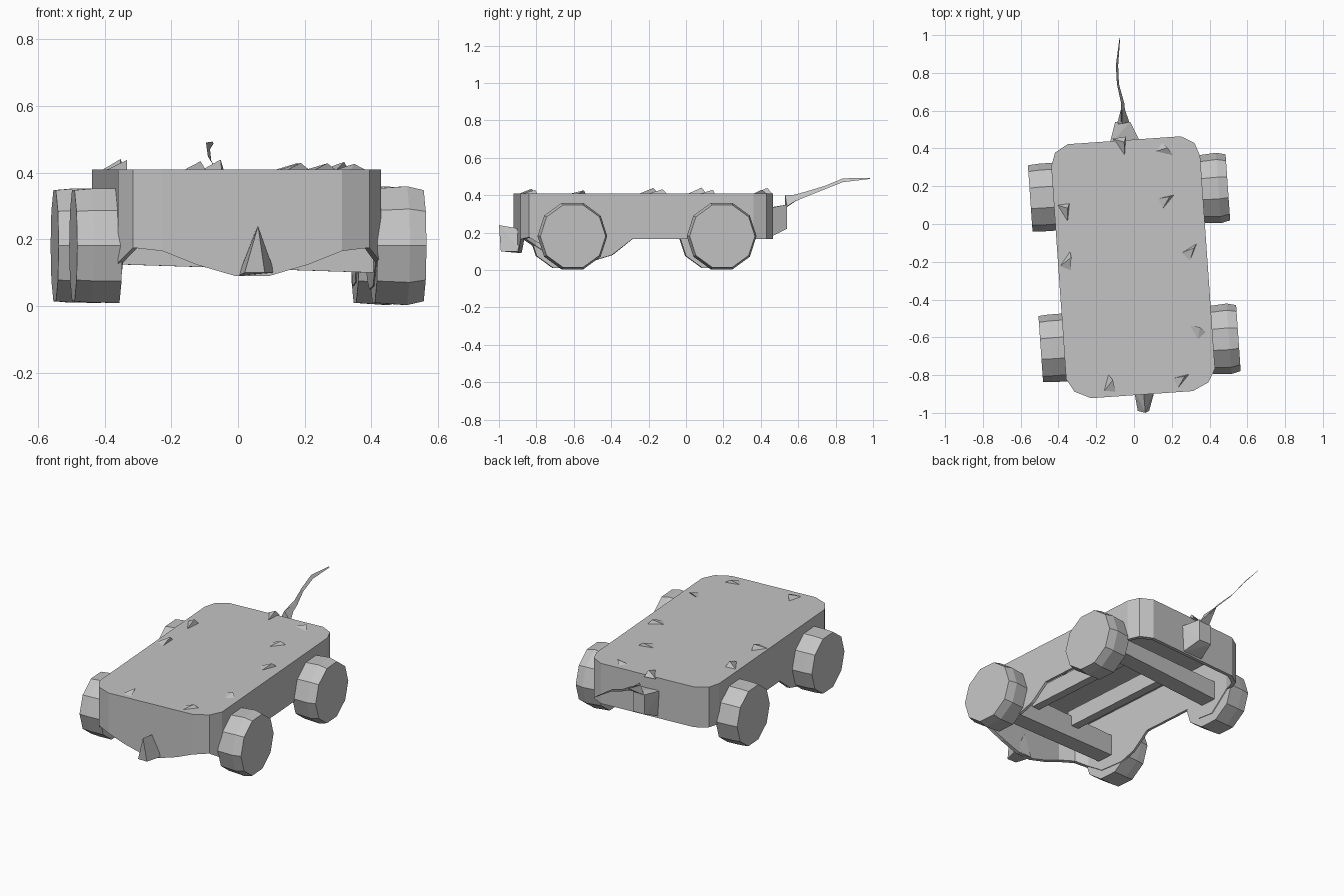
import bpy, bmesh, math, random
from mathutils import Matrix

if "Cube" in bpy.data.objects:
    bpy.data.objects.remove(bpy.data.objects["Cube"], do_unlink=True)

random.seed(4)
grey = bpy.data.materials.new("plain grey")
grey.use_nodes = True
grey.diffuse_color = (0.55, 0.55, 0.55, 1)
grey.node_tree.nodes["Principled BSDF"].inputs["Base Color"].default_value = grey.diffuse_color

# The whole cart is turned slightly about the vertical axis
TURN = Matrix.Translation((-0.005, -0.225, 0)) @ Matrix.Rotation(math.radians(4), 4, 'Z')
STILL = Matrix.Identity(4)


def finish(name, bm, matrix=TURN, fix_normals=True):
    if fix_normals:
        bmesh.ops.recalc_face_normals(bm, faces=bm.faces)
    mesh = bpy.data.meshes.new(name)
    bm.to_mesh(mesh)
    bm.free()
    mesh.materials.append(grey)
    obj = bpy.data.objects.new(name, mesh)
    obj.matrix_world = matrix
    bpy.context.collection.objects.link(obj)


def hull(name, points, matrix=STILL):
    bm = bmesh.new()
    for p in points:
        bm.verts.new(p)
    bmesh.ops.convex_hull(bm, input=bm.verts)
    finish(name, bm, matrix)


def lofted(name, loops):
    # Closed solid through equal-length rings
    bm = bmesh.new()
    rings = [[bm.verts.new(p) for p in loop] for loop in loops]
    for a, b in zip(rings, rings[1:]):
        for i in range(len(a)):
            j = (i + 1) % len(a)
            bm.faces.new((a[i], a[j], b[j], b[i]))
    bm.faces.new(rings[0])
    bm.faces.new(rings[-1])
    finish(name, bm)


# Body shell: outline of one half with the height of its lower edge
W, L = 0.395, 0.68
half = [(0.05, -L, 0.09), (0.17, -L, 0.125), (0.27, -L, 0.165), (0.355, -0.64, 0.175),
        (W, -0.57, 0.13), (W, -0.46, 0.06), (W, -0.3, 0.05), (W, -0.2, 0.08),
        (W, -0.09, 0.165), (W, 0.24, 0.165), (W, 0.33, 0.07), (W, 0.44, 0.06),
        (W, 0.56, 0.165), (0.37, 0.63, 0.165), (0.3, 0.67, 0.165)]
edge = half + [(-x, y, z) for x, y, z in reversed(half)]
inner = [(x * 0.96, y * 0.97, z) for x, y, z in edge]
lofted("body_shell", [[(x, y, 0.41) for x, y, z in edge], edge, inner,
                      [(x, y, 0.395) for x, y, z in inner]])

# Wheels: ten-sided drums with a narrowed outer rim
for side, side_name, outer, shift in ((1, "left", 0.53, 0), (-1, "right", 0.518, 0.015)):
    for y, end in ((-0.417 + shift, "front"), (0.383 + shift, "rear")):
        rings = []
        for x, r in ((0.383, 0.18), (outer - 0.05, 0.187 - shift / 2), (outer, 0.175)):
            angles = [(i + 0.5) * math.tau / 10 for i in range(10)]
            rings.append([(side * x, y + r * math.sin(a), 0.181 + r * math.cos(a))
                          for a in angles])
        lofted(f"{end}_{side_name}_wheel", rings)

# Axles, each with its own tilt along the lower edge
for name, y, left_low, right_low in (("front_axle", -0.42, 0.1, 0.125),
                                     ("rear_axle", 0.4, 0.16, 0.14)):
    hull(name, [(x, y + dy, z) for x, low in ((0.385, left_low), (-0.385, right_low))
                for dy in (-0.05, 0.05) for z in (low, 0.25)], TURN)

# Lengthwise rails under the body
for name, x in (("left_rail", 0.2), ("right_rail", -0.1)):
    hull(name, [(x + dx, y, z) for dx in (-0.025, 0.025) for y in (-0.4, 0.4)
                for z in (0.19, 0.29)], TURN)

# Wedge on the nose
hull("nose_wedge", [(0.02, -0.99, 0.1), (0.08, -0.99, 0.1), (0.06, -1, 0.24),
                    (0, -0.88, 0.09), (0.11, -0.88, 0.1), (0.05, -0.88, 0.22)])

# Block at the back with a pointed root for the tail
hull("tail_block", [(-0.13, 0.42, 0.33), (0.03, 0.44, 0.33), (-0.12, 0.42, 0.17),
                    (0.02, 0.44, 0.17), (-0.1, 0.54, 0.22), (-0.02, 0.54, 0.22),
                    (-0.1, 0.54, 0.34), (-0.02, 0.54, 0.35)])
hull("tail_root", [(-0.09, 0.53, 0.33), (-0.025, 0.54, 0.34),
                   (-0.06, 0.53, 0.4), (-0.06, 0.64, 0.405)])

# Tapering tail ribbon, one sheet facing left and up
bm = bmesh.new()
path = [(-0.055, 0.54, 0.37, 0.022), (-0.06, 0.64, 0.405, 0.014), (-0.085, 0.74, 0.44, 0.009),
        (-0.09, 0.84, 0.48, 0.01), (-0.075, 0.985, 0.49, 0.003)]
rows = [(bm.verts.new((x + w * 0.6, y, z - w)), bm.verts.new((x - w * 0.6, y, z + w)))
        for x, y, z, w in path]
for (a, b), (c, d) in zip(rows, rows[1:]):
    bm.faces.new((a, c, d, b))
finish("tail_ribbon", bm, STILL, False)


def shard(name, x, y, base, tip, size, matrix):
    turn = random.uniform(0, math.tau)
    corners = [(x + size * math.cos(turn + a), y + size * math.sin(turn + a), base)
               for a in (0, 2.3, 3.6)]
    hull(name, corners + [(x + size * 0.3, y + size * 0.4, tip)], matrix)


# Jagged shards standing on the deck
spots = [(0.17, 0.12), (0.3, -0.15), (0.33, -0.57), (-0.37, 0.06), (-0.35, -0.2),
         (-0.13, -0.85), (0.25, -0.83), (0.16, 0.38), (-0.07, 0.41)]
for i, (x, y) in enumerate(spots):
    shard(f"deck_shard_{i + 1}", x, y, 0.405, random.uniform(0.425, 0.442), 0.06, STILL)

# Shards hanging below the deck, between the rails
for i in range(8):
    shard(f"hanging_shard_{i + 1}", random.uniform(-0.06, 0.15), -0.32 + 0.08 * i,
          0.4, random.uniform(0.27, 0.34), 0.06, TURN)
